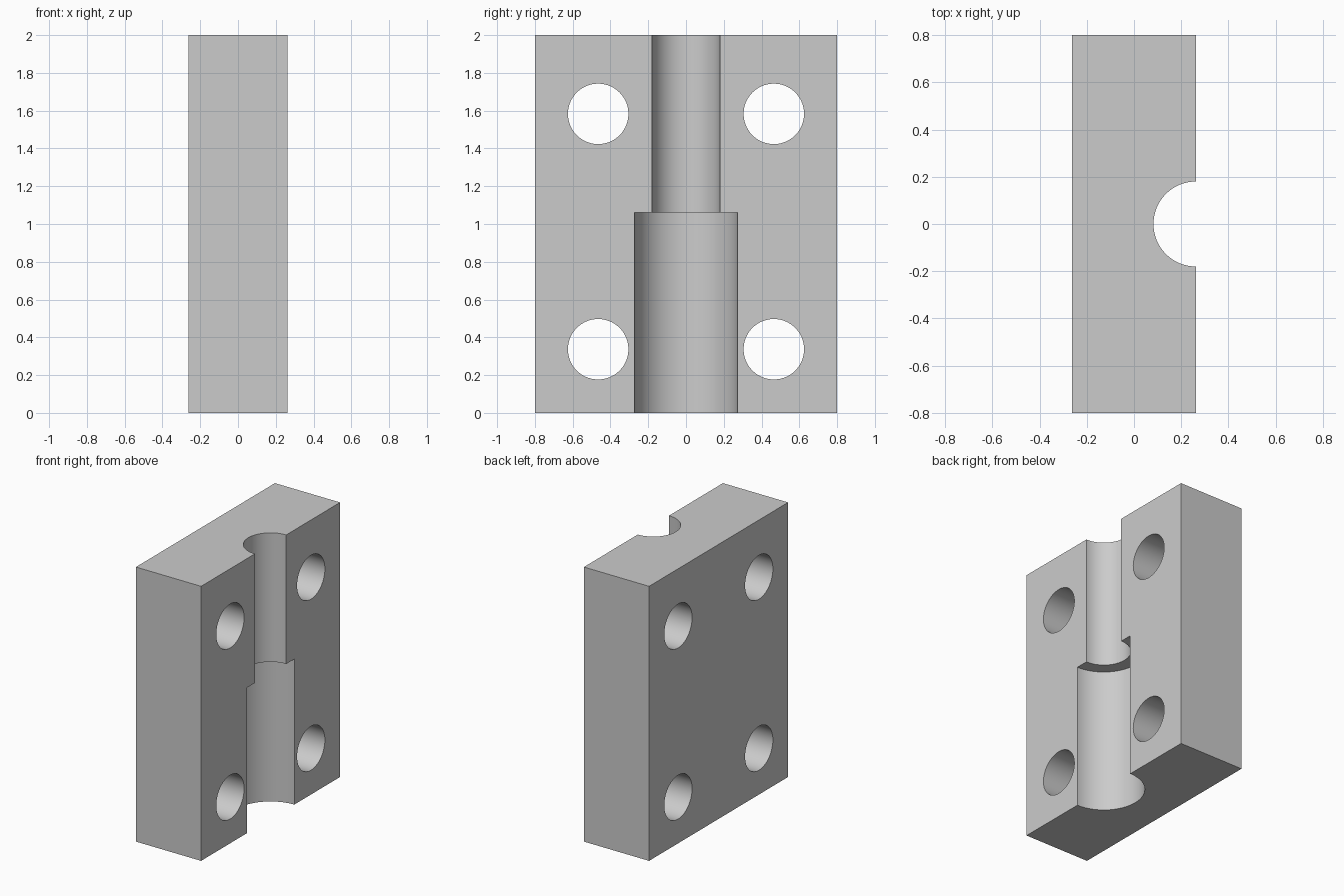
import bpy
import math

cube = bpy.data.objects.get("Cube")
if cube:
    bpy.data.objects.remove(cube, do_unlink=True)

# Overall sizes
THICK, WIDTH, HEIGHT = 0.525, 1.6, 2.0
FACE_X = THICK / 2
STEP_Z = 1.06

grey = bpy.data.materials.new("plain grey")
grey.use_nodes = True
colour = (0.6, 0.6, 0.6, 1)
grey.diffuse_color = colour
grey.node_tree.nodes["Principled BSDF"].inputs["Base Color"].default_value = colour

# Solid block
bpy.ops.mesh.primitive_cube_add(size=1, location=(0, 0, HEIGHT / 2))
block = bpy.context.object
block.name = "hinge_block"
block.scale = (THICK, WIDTH, HEIGHT)
bpy.ops.object.transform_apply(location=True, rotation=False, scale=True)
block.data.materials.append(grey)

cutters = []


def add_cutter(name, radius, length, location, rotation=(0, 0, 0)):
    bpy.ops.mesh.primitive_cylinder_add(vertices=96, radius=radius, depth=length,
                                        location=location, rotation=rotation)
    cutter = bpy.context.object
    cutter.name = name
    cutter.data.materials.append(grey)
    cutter.hide_render = True
    cutters.append(cutter)


def add_groove(name, radius, low, high):
    add_cutter(name, radius, high - low, (FACE_X, 0, (low + high) / 2))


# Stepped half-round groove for the pin: wide below, narrow above
add_groove("wide_groove_cutter", 0.273, -0.2, STEP_Z)
add_groove("narrow_groove_cutter", 0.18, STEP_Z - 0.1, HEIGHT + 0.2)

# Four through holes for screws
for y in (-0.465, 0.465):
    for z in (0.337, 1.583):
        add_cutter("screw_hole_cutter", 0.16, THICK * 2, (0, y, z),
                   (0, math.pi / 2, 0))

# Cut the block and clear away the cutters
bpy.ops.object.select_all(action="DESELECT")
block.select_set(True)
bpy.context.view_layer.objects.active = block
for cutter in cutters:
    cut = block.modifiers.new(cutter.name, "BOOLEAN")
    cut.operation = "DIFFERENCE"
    cut.solver = "EXACT"
    cut.object = cutter
    bpy.ops.object.modifier_apply(modifier=cut.name)
for cutter in cutters:
    bpy.data.objects.remove(cutter, do_unlink=True)

bpy.ops.object.shade_smooth_by_angle(angle=math.radians(30))
